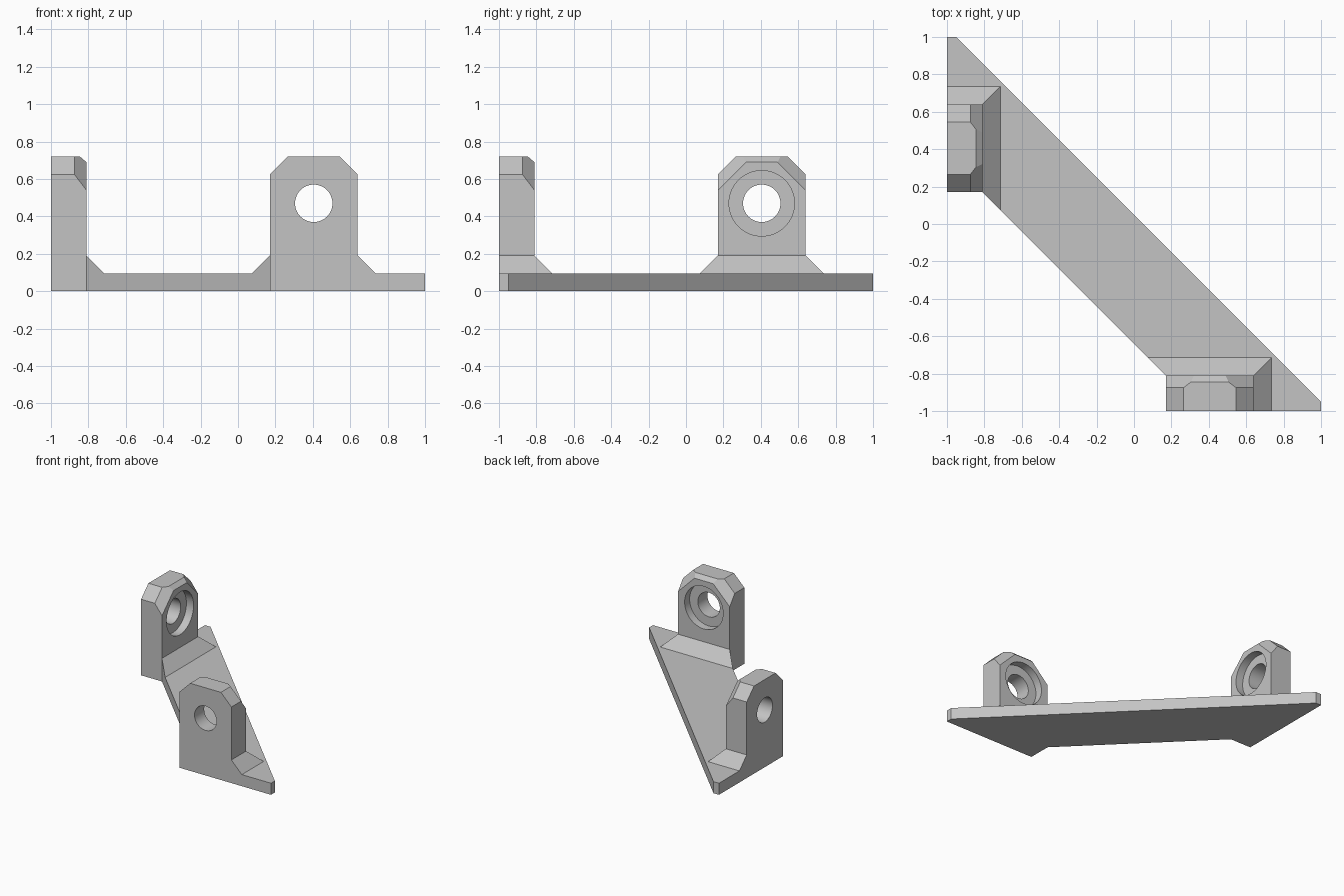
import bpy
import bmesh
from math import radians, pi
from mathutils import Matrix, Vector

cube = bpy.data.objects.get("Cube")
if cube:
    bpy.data.objects.remove(cube, do_unlink=True)

GREY = (0.55, 0.55, 0.55, 1)
grey = bpy.data.materials.new("plain grey")
grey.use_nodes = True
grey.diffuse_color = GREY
grey.node_tree.nodes["Principled BSDF"].inputs["Base Color"].default_value = GREY

PLATE, THICK, HEIGHT, STEP = 0.095, 0.19, 0.72, 0.095
LOW, HIGH = 0.17, 0.64          # lug extent along its edge
MID = (LOW + HIGH) / 2
HOLE_Z = 0.47

# Local axes (along edge, depth from outer face, z) to the two mirrored sites
SITES = {
    "front_lug": Matrix(((1, 0, 0, 0), (0, 1, 0, -1), (0, 0, 1, 0), (0, 0, 0, 1))),
    "side_lug": Matrix(((0, 1, 0, -1), (1, 0, 0, 0), (0, 0, 1, 0), (0, 0, 0, 1))),
}


def finish(bm, name, matrix=Matrix()):
    bm.transform(matrix)
    bmesh.ops.recalc_face_normals(bm, faces=bm.faces)
    mesh = bpy.data.meshes.new(name)
    bm.to_mesh(mesh)
    bm.free()
    mesh.materials.append(grey)
    obj = bpy.data.objects.new(name, mesh)
    bpy.context.collection.objects.link(obj)
    return obj


def extrude(points, offset):
    bm = bmesh.new()
    face = bm.faces.new([bm.verts.new(p) for p in points])
    new = bmesh.ops.extrude_face_region(bm, geom=[face], use_keep_orig=True)["geom"]
    verts = [v for v in new if isinstance(v, bmesh.types.BMVert)]
    bmesh.ops.translate(bm, verts=verts, vec=offset)
    return bm


def hull(points, name, matrix):
    bm = bmesh.new()
    verts = [bm.verts.new(p) for p in points]
    bmesh.ops.convex_hull(bm, input=verts)
    bmesh.ops.dissolve_limit(bm, angle_limit=0.01, verts=bm.verts, edges=bm.edges)
    return finish(bm, name, matrix)


def slice_off(bm, point, normal):
    geom = bm.verts[:] + bm.edges[:] + bm.faces[:]
    bmesh.ops.bisect_plane(bm, geom=geom, plane_co=point, plane_no=normal, clear_outer=True)
    bmesh.ops.holes_fill(bm, edges=[e for e in bm.edges if e.is_boundary])


def bore(radius, start, end, name, matrix):
    bm = bmesh.new()
    bmesh.ops.create_cone(bm, cap_ends=True, segments=64, radius1=radius,
                          radius2=radius, depth=end - start)
    place = Matrix.Translation((MID, (start + end) / 2, HOLE_Z)) @ Matrix.Rotation(pi / 2, 4, "X")
    return finish(bm, name, matrix @ place)


def combine(target, other, operation):
    mod = target.modifiers.new(other.name, "BOOLEAN")
    mod.operation, mod.object, mod.solver = operation, other, "EXACT"
    bpy.context.view_layer.objects.active = target
    bpy.ops.object.modifier_apply(modifier=mod.name)
    bpy.data.objects.remove(other, do_unlink=True)


# Diagonal base plate
inner = THICK - 1
outline = [(-1, 1), (-0.95, 1), (1, -0.95), (1, -1),
           (LOW, -1), (LOW, inner), (inner, LOW), (-1, LOW)]
bracket = finish(extrude([(x, y, 0) for x, y in outline], (0, 0, PLATE)), "corner_bracket")

for name, site in SITES.items():
    # Upright lug with clipped top corners and bevelled inner rim
    profile = [(LOW, 0), (HIGH, 0), (HIGH, HEIGHT - STEP), (HIGH - STEP, HEIGHT),
               (LOW + STEP, HEIGHT), (LOW, HEIGHT - STEP)]
    bm = extrude([(u, 0, z) for u, z in profile], (0, THICK, 0))
    for u, side in ((LOW, -1), (HIGH, 1)):
        slice_off(bm, Vector((u, 0.125, HEIGHT - STEP)), Vector((side, 1.31, 1)))
    slice_off(bm, Vector((MID, 0.155, HEIGHT)), Vector((0, 0.03, 0.035)))
    lug = finish(bm, name, site)

    # Sloped fillets along the inner face and the outer end
    top, d2, h2 = PLATE + STEP, THICK + STEP, HIGH + STEP
    inner_fillet = hull([(LOW, THICK, PLATE), (LOW - STEP, d2, PLATE), (h2, d2, PLATE),
                         (HIGH, THICK, PLATE), (LOW, THICK, top), (HIGH, THICK, top)],
                        "inner_fillet", site)
    end_fillet = hull([(HIGH, 0, PLATE), (HIGH, THICK, PLATE), (h2, d2, PLATE),
                       (h2, 0, PLATE), (HIGH, 0, top), (HIGH, THICK, top)],
                      "end_fillet", site)
    for part in (lug, inner_fillet, end_fillet):
        combine(bracket, part, "UNION")

    # Bolt hole and counterbore on the inner face
    combine(bracket, bore(0.1, -0.1, 0.3, "bolt_hole", site), "DIFFERENCE")
    combine(bracket, bore(0.175, THICK - 0.065, 0.3, "counterbore", site), "DIFFERENCE")

# Smooth bores, crisp edges
bpy.ops.object.select_all(action="DESELECT")
bracket.select_set(True)
bpy.context.view_layer.objects.active = bracket
bpy.ops.object.shade_smooth_by_angle(angle=radians(25))
